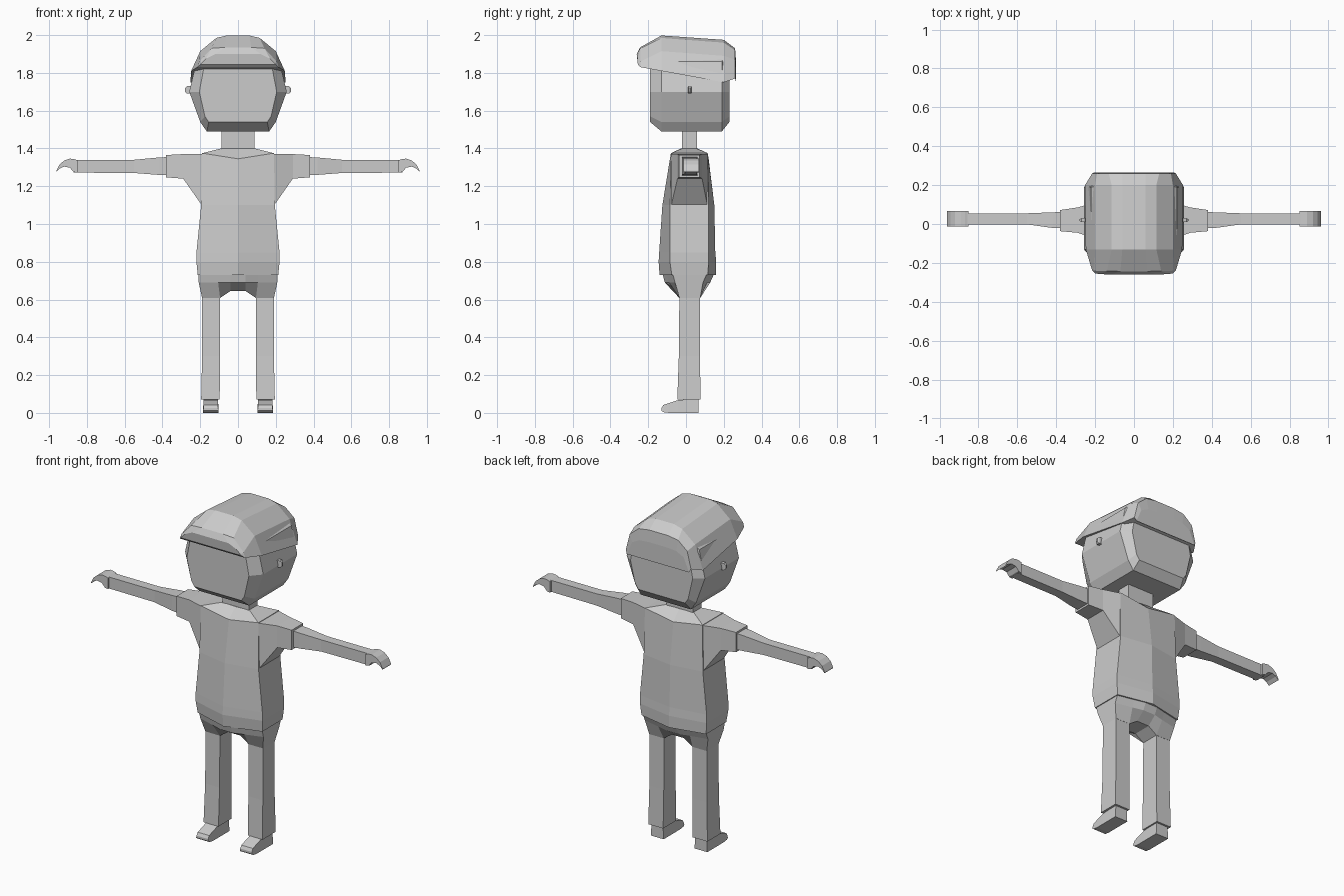
import bpy, bmesh

cube = bpy.data.objects.get("Cube")
if cube:
    bpy.data.objects.remove(cube, do_unlink=True)

grey = bpy.data.materials.new("plain_grey")
grey.use_nodes = True
tint = (0.6, 0.6, 0.6, 1)
grey.diffuse_color = tint
grey.node_tree.nodes["Principled BSDF"].inputs["Base Color"].default_value = tint


def loft(name, rings, mirror=False):
    """Skin equal-length rings of points, close both ends, optionally mirror in x."""
    bm = bmesh.new()
    loops = [[bm.verts.new(p) for p in ring] for ring in rings]
    n = len(loops[0])
    for a, b in zip(loops, loops[1:]):
        for i in range(n):
            j = (i + 1) % n
            bm.faces.new((a[i], a[j], b[j], b[i]))
    bm.faces.new(loops[0])
    bm.faces.new(loops[-1])
    bmesh.ops.recalc_face_normals(bm, faces=bm.faces)
    mesh = bpy.data.meshes.new(name)
    bm.to_mesh(mesh)
    bm.free()
    mesh.materials.append(grey)
    obj = bpy.data.objects.new(name, mesh)
    bpy.context.collection.objects.link(obj)
    if mirror:
        obj.modifiers.new("Mirror", 'MIRROR')
    return obj


def arch(half, y, bow=0.0):
    """Symmetric ring in the xz plane; bow pushes the middle along y."""
    w = max(x for x, z in half)
    pts = half + [(-x, z) for x, z in reversed(half)]
    return [(x, y + bow * (1 - abs(x) / w), z) for x, z in pts]


def box_x(x, y0, y1, z0, z1):
    return [(x, y0, z0), (x, y1, z0), (x, y1, z1), (x, y0, z1)]


def box_z(z, x0, x1, y0, y1):
    return [(x0, y0, z), (x1, y0, z), (x1, y1, z), (x0, y1, z)]


def body(z, w, front, front_side, back_side, back, dip=0.0):
    return [(-w, front_side, z), (0, front, z - dip), (w, front_side, z),
            (w, back_side, z), (0, back, z - dip), (-w, back_side, z)]


# Head: faceted drum running front to back
face = [(.14, 1.87), (.18, 1.83), (.205, 1.70), (.175, 1.57), (.155, 1.54)]
side = [(.16, 1.91), (.22, 1.86), (.258, 1.70), (.20, 1.54), (.165, 1.49)]
loft("head", [arch(face, -.19), arch(side, -.13), arch(side, .19), arch(face, .23)])

# Cap with a short front peak
peak_lip = [(.12, 1.90), (.17, 1.875), (.195, 1.85), (.20, 1.845)]
peak = [(.07, 1.935), (.14, 1.93), (.205, 1.86), (.215, 1.83)]
crown = [(.06, 1.998), (.115, 1.985), (.20, 1.915), (.248, 1.81)]
rear = [(.06, 1.975), (.115, 1.96), (.20, 1.89), (.252, 1.75)]
rear_edge = [(.06, 1.93), (.13, 1.92), (.19, 1.87), (.215, 1.77)]
rear_face = [(.06, 1.86), (.12, 1.855), (.17, 1.83), (.205, 1.75)]
loft("cap", [arch(peak_lip, -.255, -.015), arch(peak, -.24, -.005), arch(crown, -.13),
             arch(rear, .20), arch(rear_edge, .26), arch(rear_face, .265)])

# Ear studs
loft("ears", [box_x(.24, .01, .03, 1.69, 1.73), box_x(.27, .01, .03, 1.69, 1.73),
              box_x(.28, .015, .025, 1.70, 1.72)], mirror=True)

# Neck and shirt
loft("neck", [box_z(z, -.087, .087, -.022, .058) for z in (1.38, 1.50)])
loft("shirt", [body(1.40, .09, -.025, -.02, .055, .06),
               body(1.375, .19, -.085, -.08, .115, .12, .03),
               body(1.10, .195, -.125, -.085, .12, .15),
               body(.85, .22, -.142, -.085, .12, .155),
               body(.80, .22, -.145, -.085, .12, .16),
               body(.73, .213, -.14, -.075, .115, .16)])

# Sleeves flare into the torso at the armpits
loft("sleeves", [box_x(.185, -.08, .115, 1.09, 1.372), box_x(.29, -.045, .085, 1.24, 1.37),
                 box_x(.38, -.037, .072, 1.247, 1.365)], mirror=True)

# Arms
loft("arms", [box_x(.36, -.022, .062, 1.257, 1.355), box_x(.42, -.02, .06, 1.26, 1.352),
              box_x(.55, -.002, .055, 1.27, 1.34), box_x(.87, -.002, .055, 1.272, 1.34)],
     mirror=True)

# Hands: mitten curled downwards
outline = [(.85, 1.338, 1.272), (.87, 1.344, 1.275), (.89, 1.346, 1.298),
           (.92, 1.336, 1.304), (.945, 1.315, 1.293), (.962, 1.282, 1.276)]
loft("hands", [box_x(x, -.012, .068, low, top) for x, top, low in outline], mirror=True)


# Hips: slices across x, arched between the legs
def hip(x_top, x_low, front, back, low):
    return [(x_top, front, .735), (x_top, front + .012, .69), (x_low, -.035, low),
            (x_low, .075, low), (x_top, back - .02, .69), (x_top, back, .735)]


half = [(.208, .19, -.07, .11, .608), (.105, .095, -.102, .132, .608),
        (.04, .04, -.124, .148, .645)]
hips = [hip(*h) for h in half]
loft("hips", hips + [[(-x, y, z) for x, y, z in ring] for ring in reversed(hips)])

# Trouser legs and shoes
loft("legs", [box_z(.62, .095, .19, -.035, .074), box_z(.30, .095, .19, -.038, .074),
              box_z(.07, .097, .195, -.046, .077)], mirror=True)
shoe = [(.065, 0, .075), (-.04, 0, .068), (-.09, 0, .052), (-.12, .004, .042), (-.13, .012, .025)]
loft("shoes", [[(.102, y, low), (.186, y, low), (.182, y, top), (.106, y, top)]
               for y, low, top in shoe], mirror=True)
